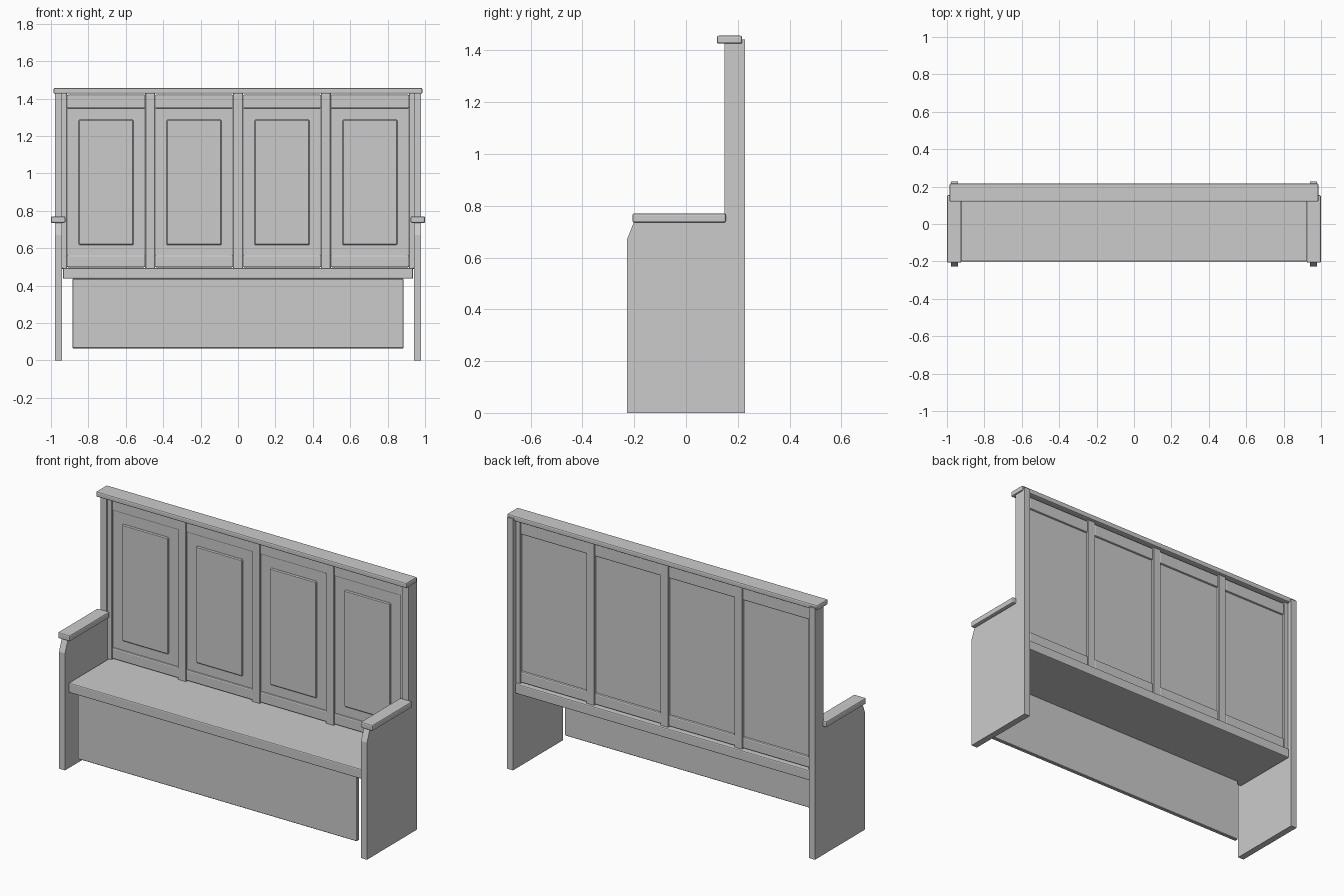
import bpy, bmesh

if "Cube" in bpy.data.objects:
    bpy.data.objects.remove(bpy.data.objects["Cube"])


def add_bevel(ob, width, segments=2):
    if width:
        m = ob.modifiers.new("Bevel", 'BEVEL')
        m.width = width
        m.segments = segments
        m.limit_method = 'ANGLE'


def finish(name, bm):
    bmesh.ops.recalc_face_normals(bm, faces=bm.faces)
    me = bpy.data.meshes.new(name)
    bm.to_mesh(me)
    bm.free()
    ob = bpy.data.objects.new(name, me)
    bpy.context.collection.objects.link(ob)
    return ob


def box(name, x, y, z, bevel=0.0, segments=2):
    """Box from (min, max) ranges on each axis."""
    bm = bmesh.new()
    bmesh.ops.create_cube(bm, size=1)
    for v in bm.verts:
        v.co = [r[0] if c < 0 else r[1] for r, c in zip((x, y, z), v.co)]
    ob = finish(name, bm)
    add_bevel(ob, bevel, segments)
    return ob


def side_panel(name, x0, x1):
    """Bench end: low arm in front, tall upright behind."""
    profile = [(-0.227, 0), (0.227, 0), (0.227, 1.443), (0.149, 1.443),
               (0.149, 0.74), (-0.2, 0.74), (-0.227, 0.672)]
    bm = bmesh.new()
    face = bm.faces.new([bm.verts.new((x0, y, z)) for y, z in profile])
    ext = bmesh.ops.extrude_face_region(bm, geom=[face])
    moved = [g for g in ext["geom"] if isinstance(g, bmesh.types.BMVert)]
    bmesh.ops.translate(bm, verts=moved, vec=(x1 - x0, 0, 0))
    return finish(name, bm)


# Ends and armrests
for side, s in (("left", -1), ("right", 1)):
    side_panel(f"{side}_end_panel", s * 0.94, s * 0.978)
    box(f"{side}_armrest", sorted((s * 0.923, s * 1.0)),
        (-0.207, 0.154), (0.735, 0.77), 0.007)

# Seat, front board and cap rail
box("seat", (-0.936, 0.936), (-0.2, 0.213), (0.437, 0.494), 0.006)
box("front_board", (-0.886, 0.886), (-0.188, -0.165), (0.065, 0.437), 0.003, 1)
box("cap_rail", (-0.986, 0.986), (0.119, 0.217), (1.426, 1.457), 0.007)

# Backrest: five stiles with four framed panels between them
PITCH, HALF = 0.47, 0.026
for i in range(5):
    cx = (i - 2) * PITCH
    box(f"back_stile_{i + 1}", (cx - HALF, cx + HALF), (0.16, 0.198),
        (0.49, 1.43), 0.003, 1)

for i in range(4):
    cx = (i - 1.5) * PITCH
    bay = (cx - 0.21, cx + 0.21)
    box(f"upper_rail_{i + 1}", bay, (0.164, 0.194), (1.348, 1.421), 0.007)
    box(f"lower_rail_{i + 1}", bay, (0.164, 0.194), (0.498, 0.562), 0.007)
    box(f"back_panel_{i + 1}", bay, (0.171, 0.183), (0.55, 1.36))
    box(f"raised_field_{i + 1}", (cx - 0.147, cx + 0.147), (0.163, 0.178),
        (0.617, 1.287), 0.005, 1)
